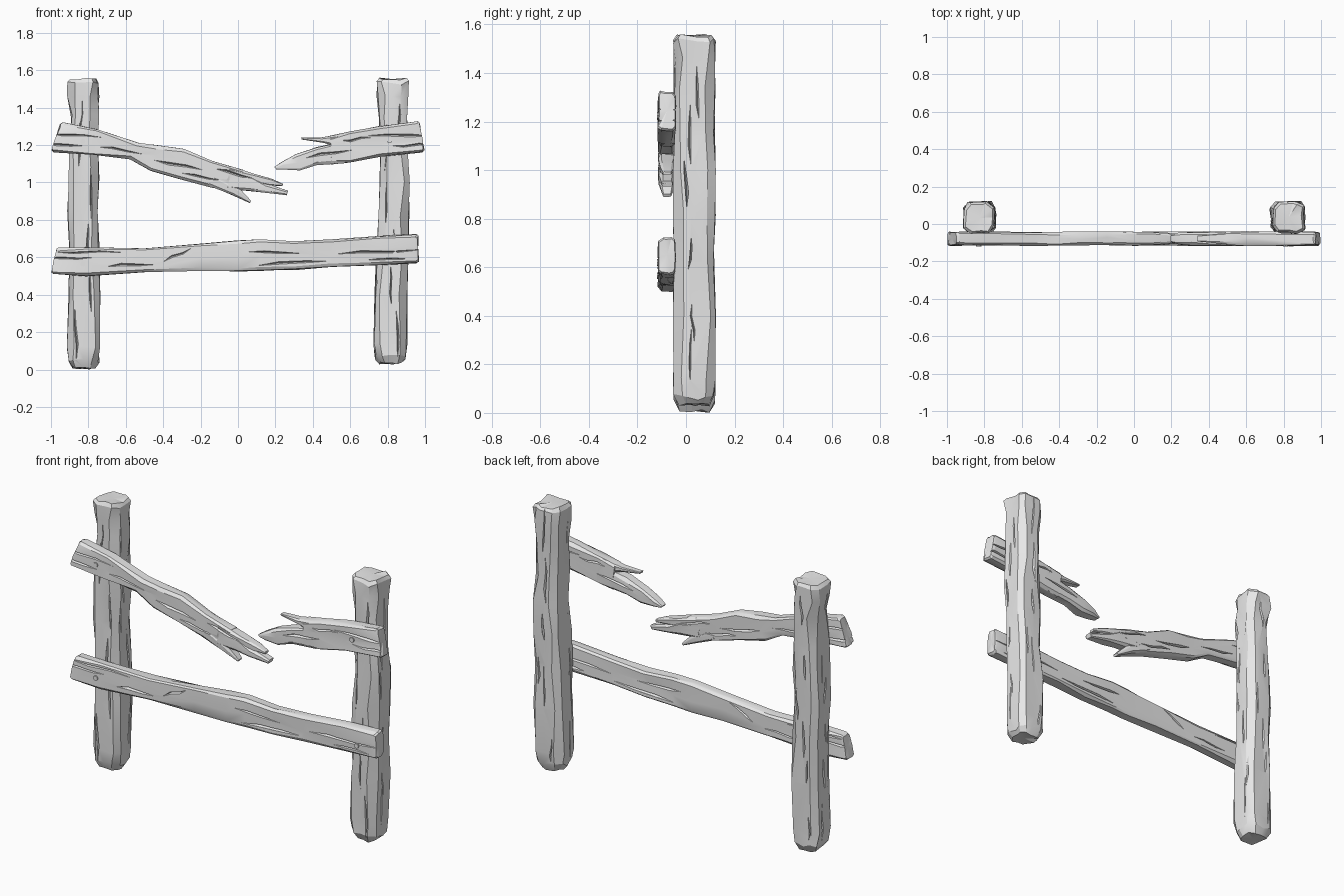
import bpy
import bmesh
import random
from mathutils import Vector

random.seed(7)
if "Cube" in bpy.data.objects:
    bpy.data.objects.remove(bpy.data.objects["Cube"], do_unlink=True)

wood = bpy.data.materials.new("weathered_grey")
wood.use_nodes = True
GREY = (0.8, 0.8, 0.8, 1)
wood.diffuse_color = GREY
wood.node_tree.nodes["Principled BSDF"].inputs["Base Color"].default_value = GREY

PLANK_Y = (-0.114, -0.042)
POST_Y = (-0.048, 0.118)


def rnd(a):
    return random.uniform(-a, a)


def section(st, depth, chamfer, jit):
    """Chamfered ring between two edge points (x, z) and (x, z), with depth along y."""
    a, b = Vector((st[0], 0, st[1])), Vector((st[2], 0, st[3]))
    h = (b - a).length
    mid = sum(depth) / 2
    d = min(depth[1] - depth[0], 0.02 + h)
    c = min(chamfer, h * 0.25, d * 0.25)
    j = jit * min(1, h / 0.1)
    ring = []
    for side in range(4):
        for k in range(3):
            e = c * random.uniform(0.6, 1.3)
            u, w = e / h, e / d
            f = (u, 0.5 + rnd(0.15), 1 - u)[k]
            g = (w, 0.5 + rnd(0.15), 1 - w)[k]
            u, w = ((f, 0), (1, g), (1 - f, 1), (0, 1 - g))[side]
            p = a.lerp(b, u)
            p.y = mid + (w - 0.5) * d
            ring.append(p + Vector((rnd(j), rnd(j), rnd(j))))
    return ring


def worn_end(rings, first, inset, shrink):
    """Turn a cut end into a chipped, rounded-off one."""
    i, n = (0, 1) if first else (-1, -2)
    mid = [sum(rings[k], Vector()) / len(rings[k]) for k in (i, n)]
    d = (mid[1] - mid[0]).normalized()
    tip = [mid[0] + (p - mid[0]) * shrink + d * random.uniform(0, inset * 0.4) for p in rings[i]]
    rings[i] = [p + d * inset * random.uniform(0.8, 1.5) for p in rings[i]]
    rings.insert(0 if first else len(rings), tip)


def loft(bm, stations, depth, chamfer, jit, ends=(None, None)):
    rings = [section(s, depth, chamfer, jit) for s in stations]
    for first, end in zip((True, False), ends):
        if end:
            worn_end(rings, first, *end)
    vs = [[bm.verts.new(p) for p in r] for r in rings]
    n = len(vs[0])
    for r, s in zip(vs, vs[1:]):
        for i in range(n):
            bm.faces.new((r[i], r[(i + 1) % n], s[(i + 1) % n], s[i]))
    for r in (vs[0], vs[-1]):
        hub = bm.verts.new(sum((v.co for v in r), Vector()) / n)
        for i in range(n):
            bm.faces.new((r[i], r[(i + 1) % n], hub))


def slit(bm, p, q, normal, w, d):
    """Spindle-shaped cutter for a crack in the grain."""
    p, q, normal = Vector(p), Vector(q), Vector(normal)
    side = (q - p).cross(normal).normalized()
    rings = []
    for t, s in ((0.3, 1), (0.65, 0.8)):
        m = p.lerp(q, t) + side * rnd(0.008)
        offs = (side * w, -normal * d, -side * w, normal * 0.03)
        rings.append([bm.verts.new(m + o * s) for o in offs])
    ends = bm.verts.new(p), bm.verts.new(q)
    for i in range(4):
        k = (i + 1) % 4
        bm.faces.new((rings[0][i], rings[0][k], rings[1][k], rings[1][i]))
        bm.faces.new((ends[0], rings[0][i], rings[0][k]))
        bm.faces.new((ends[1], rings[1][i], rings[1][k]))


def make(name, bm):
    bmesh.ops.recalc_face_normals(bm, faces=bm.faces[:])
    me = bpy.data.meshes.new(name)
    bm.to_mesh(me)
    bm.free()
    me.materials.append(wood)
    ob = bpy.data.objects.new(name, me)
    bpy.context.scene.collection.objects.link(ob)
    return ob


def carve(name, body, cuts):
    """Cut the cracks out of the body and shade it."""
    ob, cutter = make(name, body), make(name + "_cutter", cuts)
    cutter.hide_render = True
    mod = ob.modifiers.new("cracks", "BOOLEAN")
    mod.operation, mod.solver, mod.object = "DIFFERENCE", "EXACT", cutter
    mod.use_self = True
    dg = bpy.context.evaluated_depsgraph_get()
    result = bpy.data.meshes.new_from_object(ob.evaluated_get(dg))
    ob.modifiers.clear()
    if len(result.polygons) > len(ob.data.polygons) // 2:
        ob.data = result
    bpy.data.objects.remove(cutter, do_unlink=True)
    ob.data.shade_smooth()
    ob.data.set_sharp_from_angle(angle=0.45)


# Posts: left edge, right edge and height of each station
def post(name, levels):
    body, cuts = bmesh.new(), bmesh.new()
    loft(body, [(l, z, r, z) for z, l, r in levels], POST_Y, 0.034, 0.006,
         ((0.04, 0.74), (0.02, 0.86)))
    low, high = levels[3][1], levels[3][2]
    mid, y_mid = (low + high) / 2, sum(POST_Y) / 2
    for n in ((0, -1, 0), (0, 1, 0), (1, 0, 0), (-1, 0, 0)):
        for band in range(6):
            z = 0.1 + band * 0.23 + rnd(0.06)
            s, length = rnd(0.045), random.uniform(0.15, 0.32)
            if n[0]:
                x = high if n[0] > 0 else low
                p, q = (x, y_mid + s, z), (x, y_mid + s + rnd(0.015), z + length)
            else:
                y = POST_Y[0] if n[1] < 0 else POST_Y[1]
                p, q = (mid + s, y, z), (mid + s + rnd(0.015), y, z + length)
            slit(cuts, p, q, n, random.uniform(0.004, 0.008), 0.016)
    carve(name, body, cuts)


post("right_post", [(0.0, -0.908, -0.745), (0.12, -0.91, -0.742), (0.4, -0.908, -0.742),
                    (0.65, -0.905, -0.745), (0.85, -0.908, -0.75), (1.02, -0.903, -0.745),
                    (1.2, -0.9, -0.752), (1.36, -0.893, -0.748), (1.46, -0.908, -0.746),
                    (1.555, -0.908, -0.746)])
post("left_post", [(0.025, 0.735, 0.9), (0.14, 0.73, 0.903), (0.4, 0.735, 0.905),
                   (0.62, 0.742, 0.907), (0.82, 0.75, 0.912), (1.0, 0.757, 0.915),
                   (1.15, 0.765, 0.905), (1.34, 0.752, 0.9), (1.46, 0.744, 0.905),
                   (1.558, 0.744, 0.908)])


# Rails: each station is bottom x, bottom z, top x, top z
def rail(name, stations, splinters, cracks, ends):
    body, cuts = bmesh.new(), bmesh.new()
    loft(body, stations, PLANK_Y, 0.013, 0.004, ends)
    for s in splinters:
        loft(body, s, PLANK_Y, 0.013, 0.003)
    for x0, z0, x1, z1 in cracks:
        for y, n in zip(PLANK_Y, (-1, 1)):
            slit(cuts, (x0, y, z0), (x1, y, z1), (0, n, 0), random.uniform(0.005, 0.008), 0.017)
    carve(name, body, cuts)


WORN = (0.012, 0.9)
rail("lower_rail",
     [(-1.0, 0.515, -0.97, 0.65), (-0.81, 0.5, -0.8, 0.65), (-0.5, 0.52, -0.5, 0.647),
      (-0.2, 0.53, -0.2, 0.67), (0, 0.525, 0, 0.69), (0.12, 0.53, 0.12, 0.697),
      (0.3, 0.535, 0.3, 0.683), (0.5, 0.55, 0.5, 0.695), (0.75, 0.56, 0.75, 0.712),
      (0.968, 0.572, 0.965, 0.722)], [],
     [(-1.04, 0.595, -0.76, 0.6), (-1.0, 0.63, -0.6, 0.625), (-0.4, 0.575, -0.24, 0.655),
      (-0.7, 0.55, -0.45, 0.56), (0.1, 0.555, 0.5, 0.58), (0.5, 0.615, 1.02, 0.645),
      (0.68, 0.585, 0.92, 0.59), (0.05, 0.63, 0.35, 0.62)], (WORN, WORN))

rail("upper_rail_long",
     [(-1.0, 1.165, -0.95, 1.322), (-0.78, 1.15, -0.75, 1.285), (-0.58, 1.125, -0.53, 1.213),
      (-0.47, 1.065, -0.42, 1.195), (-0.31, 1.02, -0.29, 1.178), (-0.14, 0.975, -0.14, 1.115),
      (0, 0.965, 0.03, 1.065)],
     [[(-0.06, 1.0, -0.04, 1.085), (0.08, 1.0, 0.09, 1.045), (0.17, 0.985, 0.18, 1.02),
       (0.238, 0.98, 0.24, 0.993)],
      [(-0.06, 0.965, -0.04, 1.05), (0.06, 0.955, 0.08, 1.03), (0.14, 0.947, 0.15, 0.995),
       (0.26, 0.932, 0.268, 0.955)],
      [(-0.16, 0.985, -0.12, 1.03), (-0.03, 0.932, 0, 0.975), (0.063, 0.89, 0.07, 0.902)]],
     [(-1.04, 1.265, -0.72, 1.24), (-1.04, 1.21, -0.82, 1.195), (-0.75, 1.19, -0.5, 1.15),
      (-0.45, 1.12, -0.18, 1.065), (-0.3, 1.05, -0.08, 1.01), (-0.13, 1.075, 0.1, 1.02)],
     (WORN, None))

rail("upper_rail_short",
     [(1.0, 1.162, 0.97, 1.325), (0.76, 1.14, 0.755, 1.3), (0.6, 1.108, 0.6, 1.27),
      (0.5, 1.1, 0.49, 1.248)],
     [[(0.57, 1.18, 0.57, 1.262), (0.46, 1.212, 0.45, 1.242), (0.34, 1.23, 0.338, 1.24)],
      [(0.57, 1.106, 0.57, 1.22), (0.42, 1.094, 0.42, 1.188), (0.33, 1.066, 0.31, 1.15),
       (0.25, 1.068, 0.235, 1.11), (0.205, 1.07, 0.195, 1.083)]],
     [(1.04, 1.25, 0.68, 1.25), (1.04, 1.2, 0.8, 1.2), (0.36, 1.13, 0.62, 1.175),
      (0.55, 1.225, 0.72, 1.24)], (WORN, None))

# Nail heads
for i, (x, z) in enumerate(((-0.83, 1.22), (0.81, 1.225), (-0.83, 0.565), (0.84, 0.62))):
    bpy.ops.mesh.primitive_cylinder_add(vertices=8, radius=0.014, depth=0.02,
                                        location=(x, -0.11, z), rotation=(1.5708, 0, 0))
    nail = bpy.context.object
    nail.name = f"nail_{i + 1}"
    nail.data.materials.append(wood)
